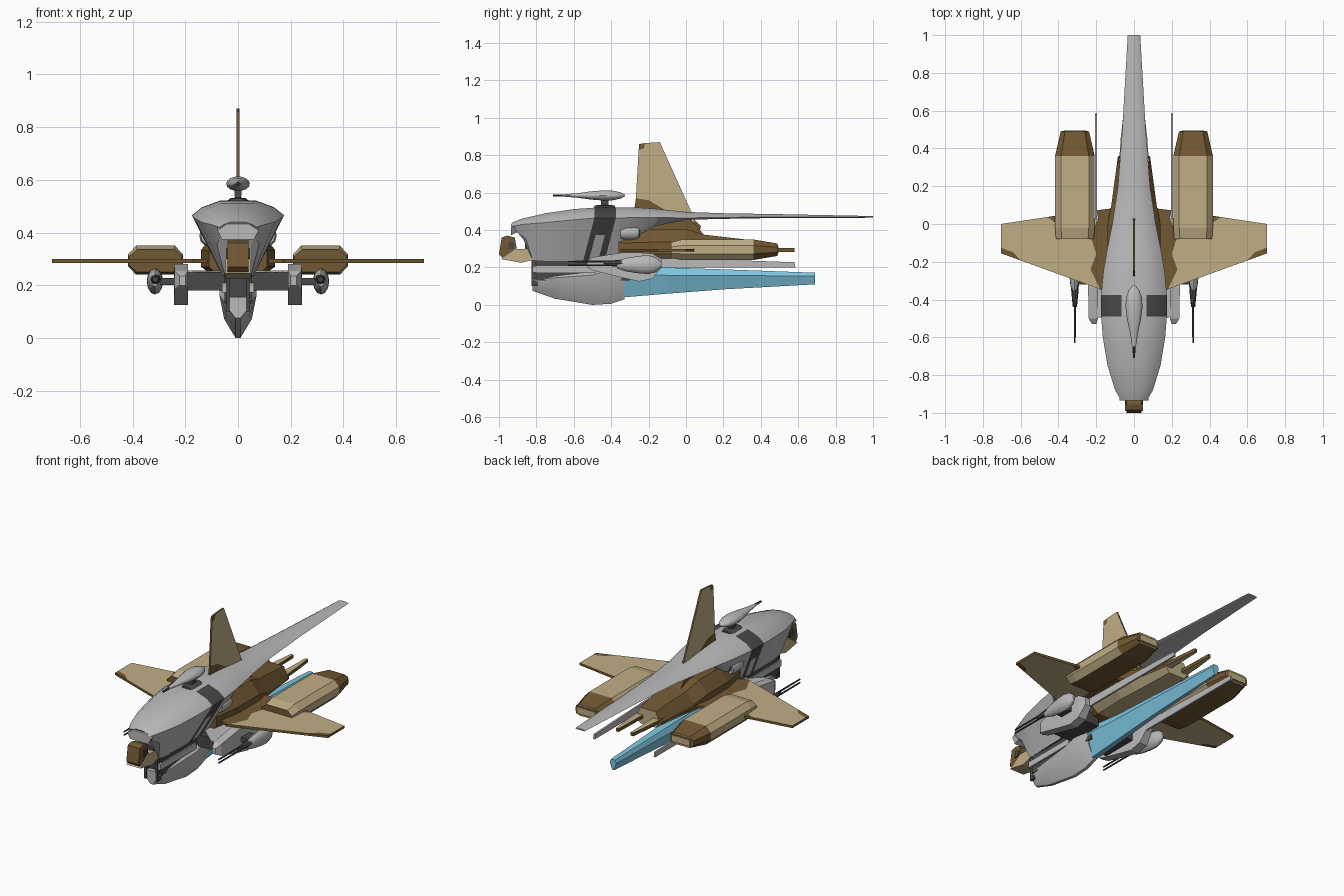
import bpy, bmesh, math
from mathutils import Vector

if "Cube" in bpy.data.objects:
    bpy.data.objects.remove(bpy.data.objects["Cube"])

def mat(name, c):
    m = bpy.data.materials.new(name)
    m.diffuse_color = (*c, 1)
    m.use_nodes = True
    m.node_tree.nodes["Principled BSDF"].inputs["Base Color"].default_value = m.diffuse_color
    return m

GREY = mat("hull_grey", (0.49, 0.49, 0.49))
DARK = mat("dark_grey", (0.065, 0.065, 0.065))
TAN = mat("tan", (0.53, 0.425, 0.24))
BROWN = mat("dark_brown", (0.17, 0.098, 0.033))
BLUE = mat("sky_blue", (0.21, 0.56, 0.74))

def finish(name, bm, mats, rule=None, smooth=None):
    bmesh.ops.recalc_face_normals(bm, faces=bm.faces)
    bm.normal_update()
    if rule:
        for f in bm.faces:
            f.material_index = rule(f.calc_center_median(), f.normal)
    me = bpy.data.meshes.new(name)
    bm.to_mesh(me)
    bm.free()
    for m in mats:
        me.materials.append(m)
    ob = bpy.data.objects.new(name, me)
    bpy.context.collection.objects.link(ob)
    if smooth:
        bpy.ops.object.select_all(action='DESELECT')
        ob.select_set(True)
        bpy.context.view_layer.objects.active = ob
        bpy.ops.object.shade_smooth_by_angle(angle=math.radians(smooth))
    return ob

def loft(name, rings, mats, rule=None, smooth=None):
    """Skin a list of closed rings and cap both ends."""
    bm = bmesh.new()
    vs = [[bm.verts.new(p) for p in r] for r in rings]
    n = len(vs[0])
    for a, b in zip(vs, vs[1:]):
        for i in range(n):
            j = (i + 1) % n
            bm.faces.new((a[i], a[j], b[j], b[i]))
    bm.faces.new(vs[0])
    bm.faces.new(vs[-1])
    return finish(name, bm, mats, rule, smooth)

def mirror_ring(half):
    """Half section (x >= 0, top to bottom) to a full ring."""
    return half + [(-x, y, z) for x, y, z in reversed(half)]

def prism(name, pts, axis, lo, hi, mats, rule=None):
    """Extrude a 2D outline along x (pts are y,z) or z (pts are x,y)."""
    put = (lambda p, t: (t, p[0], p[1])) if axis == 'x' else (lambda p, t: (p[0], p[1], t))
    return loft(name, [[put(p, t) for p in pts] for t in (lo, hi)], mats, rule)

def box(name, x, y, z, m):
    return prism(name, [(x[0], y[0]), (x[1], y[0]), (x[1], y[1]), (x[0], y[1])], 'z', z[0], z[1], [m])

def lathe(name, prof, cx, cz, m, n=12, sx=1, sz=1, smooth=40):
    """Turn (y, radius) points round an axis along y."""
    rings = [[(cx + sx * r * math.cos(2 * math.pi * i / n), y, cz + sz * r * math.sin(2 * math.pi * i / n))
              for i in range(n)] for y, r in prof]
    return loft(name, rings, [m], None, smooth)

# Upper hull with long flat tail: y, top z, half width, shoulder z, bottom y, bottom z, bottom half width
hull = [(-.93, .44, .07, .42, -.87, .35, .05), (-.88, .46, .10, .43, -.82, .24, .05),
        (-.75, .49, .14, .44, -.75, .235, .055), (-.6, .512, .165, .455, -.63, .235, .06),
        (-.49, .52, .174, .464, -.55, .235, .06), (-.46, .521, .175, .465, -.52, .235, .06),
        (-.41, .521, .175, .465, -.47, .235, .06), (-.375, .522, .174, .465, -.435, .235, .06),
        (-.25, .52, .162, .467, -.33, .25, .06), (-.15, .513, .145, .467, -.17, .42, .08),
        (0, .497, .115, .465, 0, .455, .08), (.2, .49, .085, .468, .2, .46, .06),
        (.5, .485, .062, .47, .5, .465, .045), (1, .475, .033, .47, 1, .466, .025)]
rings = [mirror_ring([(.38 * w, y, zt), (.78 * w, y, zm + .55 * (zt - zm)), (w, y, zm),
                      (.6 * w + .4 * wb, .6 * y + .4 * yb, .6 * zm + .4 * zb), (wb, yb, zb)])
         for y, zt, w, zm, yb, zb, wb in hull]
def hull_rule(c, n):
    """Dark saddle band that splits into two legs, dark belly."""
    if n.z < -.8 and c.y < -.3:
        return 1
    u = c.y + .06 * max(0, .465 - c.z) / .23
    if not -.49 < u < -.375 or abs(c.x) < .05:
        return 0
    return 0 if -.46 < u < -.41 and c.z < .4 else 1
loft("upper_hull", rings, [GREY, DARK], hull_rule, 25)
# Lip over the nose opening
loft("nose_lip", [mirror_ring([(.04, y, .445 + d), (.078, y, .42 + d), (.06, y, .385 + d)])
                  for y, d in ((-.935, -.012), (-.90, .004))], [GREY])

# Lower keel: y, top z, bottom z, half width
keel = [(-.82, .155, .075, .045), (-.7, .165, .033, .06), (-.5, .18, 0, .07), (-.4, .21, .006, .07), (-.33, .235, .03, .06)]
loft("keel_hull", [mirror_ring([(.7 * w, y, t), (w, y, t - .02), (.75 * w, y, b + .4 * (t - b)), (.009, y, b)])
                   for y, t, b, w in keel], [GREY], None, 25)
box("inner_core", (-.052, .052), (-.80, -.30), (.13, .30), DARK)
box("nose_core", (-.045, .045), (-.86, -.70), (.24, .40), DARK)
for s in (-1, 1):
    box("keel_rail", (s * .045, s * .060), (-.82, -.48), (.172, .208), GREY)
    box("nose_strut", (s * .03, s * .045), (-.825, -.79), (.10, .24), DARK)

# Nose sensor
prism("nose_sensor", [(-1, .27), (-.985, .36), (-.955, .37), (-.915, .36), (-.905, .30), (-.94, .25), (-.98, .25)],
      'x', -.04, .04, [BROWN])
prism("nose_chin", [(-.99, .245), (-.95, .272), (-.91, .30), (-.82, .30), (-.82, .24), (-.88, .225)], 'x', -.047, .047, [TAN])
for s in (-1, 1):
    prism("sensor_cheek", [(-.955, .30), (-.945, .34), (-.92, .33), (-.92, .30)], 'x', s * .04, s * .046, [DARK])

# Blue tail boom: y, top z, bottom z, half width
boom = [(-.34, .225, .04, .055), (-.1, .20, .06, .05), (.2, .19, .083, .04), (.69, .172, .11, .022)]
loft("tail_boom", [mirror_ring([(.6 * w, y, t), (w, y, t - .3 * (t - b)), (.3 * w, y, b)]) for y, t, b, w in boom], [BLUE])

# Brown mid fuselage with tan belly and tail face
mid = [(-.36, .40, .23, .11), (-.2, .405, .23, .14), (0, .405, .235, .14), (.1, .375, .24, .12), (.36, .345, .25, .085)]
def mid_rule(c, n):
    return 1 if n.y > .9 or (n.z < -.5 and c.y > -.2) else 0
loft("mid_fuselage", [mirror_ring([(.6 * w, y, t), (w, y, t - .07), (w, y, b + .04), (.6 * w, y, b)])
                      for y, t, b, w in mid], [BROWN, TAN], mid_rule)
prism("fin_fairing", [(-.30, .40), (-.26, .50), (0, .485), (.1, .37)], 'x', -.03, .03, [BROWN])

# Tail fin, tan with brown base and corner patches
def fin_rule(c, n):
    return 0 if abs(n.x) > .5 else 1
fin = [(-.253, .83), (-.225, .835), (-.22, .865), (-.14, .87), (.05, .45), (-.02, .41), (-.1, .5), (-.2, .56), (-.268, .57)]
prism("tail_fin", fin, 'x', -.005, .005, [TAN, BROWN], fin_rule)
prism("fin_corner", [(-.25, .86), (-.253, .83), (-.225, .835), (-.22, .865)], 'x', -.005, .005, [BROWN])
prism("fin_base", [(-.268, .57), (-.2, .56), (-.1, .5), (-.02, .41), (-.02, .38), (-.28, .48)], 'x', -.005, .005, [BROWN])
prism("fin_foot", [(-.02, .41), (.05, .45), (.08, .42), (.07, .38), (-.02, .38)], 'x', -.005, .005, [BROWN])

# Parts repeated on each side
def plate_rule(c, n):
    return 0 if abs(n.z) > .5 else 1
def nacelle_rule(c, n):
    if n.y < -.5 or n.z < -.8 or (c.y > .36 and n.y < .9):
        return 1
    return 0
for s in (-1, 1):
    X = lambda pts: [(s * x, y) for x, y in pts]
    # Wing
    prism("wing", X([(.18, -.345), (.60, -.193), (.64, -.15), (.705, -.125), (.705, 0), (.42, .043), (.37, .03),
                     (.19, .03), (.23, -.06), (.2, -.16), (.23, -.24)]), 'z', .285, .299, [TAN, BROWN], plate_rule)
    prism("wing_root", X([(.10, -.32), (.17, -.35), (.18, -.345), (.23, -.24), (.2, -.16), (.23, -.06), (.19, .03),
                          (.2, .072), (.10, .085)]), 'z', .285, .299, [BROWN])
    prism("wing_tip_patch", X([(.60, -.193), (.705, -.155), (.705, -.125), (.64, -.15)]), 'z', .285, .299, [BROWN])
    prism("wing_rear_patch", X([(.46, .037), (.42, .01), (.37, .03), (.42, .043)]), 'z', .2845, .2995, [BROWN])
    # Nacelle: y, half width, bottom z, top z
    cx = s * .313
    nr = []
    for y, w, b, t in ((-.08, .10, .25, .335), (-.02, .105, .24, .35), (.36, .105, .24, .35), (.49, .075, .262, .328)):
        e, q = (t - b) * .3, w * .7
        nr.append([(cx + x, y, z) for x, z in ((-q, t), (q, t), (w, t - e), (w, b + e), (q, b), (-q, b), (-w, b + e), (-w, t - e))])
    loft("nacelle", nr, [TAN, BROWN], nacelle_rule)
    box("nacelle_outlet_rim", (cx - .07, cx + .07), (.488, .492), (.27, .32), BROWN)
    box("nacelle_outlet", (cx - .058, cx + .058), (.488, .495), (.278, .312), TAN)
    # Tan rear spike and slim grey boom
    prism("rear_spike", X([(.03, .2), (.088, .2), (.07, .46), (.056, .58), (.04, .58)]), 'z', .284, .304, [TAN, BROWN], plate_rule)
    prism("side_boom", [(-.2, .20), (-.2, .25), (.1, .245), (.58, .228), (.585, .20)], 'x', s * .195, s * .206, [GREY])
    # Sponson, tapered inward at the front, and its arm
    loft("sponson", [[(s * a, y, t), (s * b, y, t), (s * b, y, u), (s * a, y, u)] for y, a, b, t, u in
                     ((-.53, .20, .222, .235, .20), (-.50, .19, .24, .255, .185), (-.34, .19, .243, .28, .145),
                      (-.25, .19, .243, .28, .125), (-.18, .19, .243, .275, .14), (-.13, .195, .235, .245, .20))], [GREY])
    box("sponson_arm", (s * .05, s * .2), (-.46, -.24), (.18, .25), DARK)
    prism("arm_fairing", X([(.06, -.40), (.06, -.22), (.2, -.2), (.2, -.49), (.17, -.50)]), 'z', .248, .256, [GREY])
    # Gun pod with paired barrels
    lathe("gun_pod", [(-.37, .02), (-.32, .036), (-.25, .047), (-.2, .05), (-.16, .04), (-.13, .012)], s * .315, .215, GREY, 12, .62, 1)
    lathe("gun_mount", [(-.44, .011), (-.36, .019), (-.30, .022)], s * .313, .222, DARK, 8)
    for z in (.212, .232):
        lathe("gun_barrel", [(-.63, .0045), (-.36, .0055)], s * .313, z, DARK, 6)
    box("gun_strut", (s * .24, s * .30), (-.32, -.24), (.202, .228), DARK)
    # Engine exhaust beneath the hull
    lathe("exhaust", [(-.35, .036), (-.32, .042), (-.28, .042), (-.25, .034)], s * .105, .388, GREY, 12)
    lathe("exhaust_core", [(-.26, .022), (-.247, .022)], s * .105, .388, DARK, 12)

# Dorsal turret
lathe("turret_neck", [(-.455, .014), (-.415, .014)], 0, .548, DARK, 8, 1, 2.2)
lathe("turret_base", [(-.49, .03), (-.47, .04), (-.40, .04), (-.38, .03)], 0, .522, DARK, 8, 1, .3)
lathe("turret_pod", [(-.66, .009), (-.58, .02), (-.51, .036), (-.44, .045), (-.39, .042), (-.35, .028), (-.325, .006)],
      0, .585, GREY, 14, 1, .62)
lathe("turret_barrel", [(-.71, .006), (-.62, .008)], 0, .585, DARK, 6)
